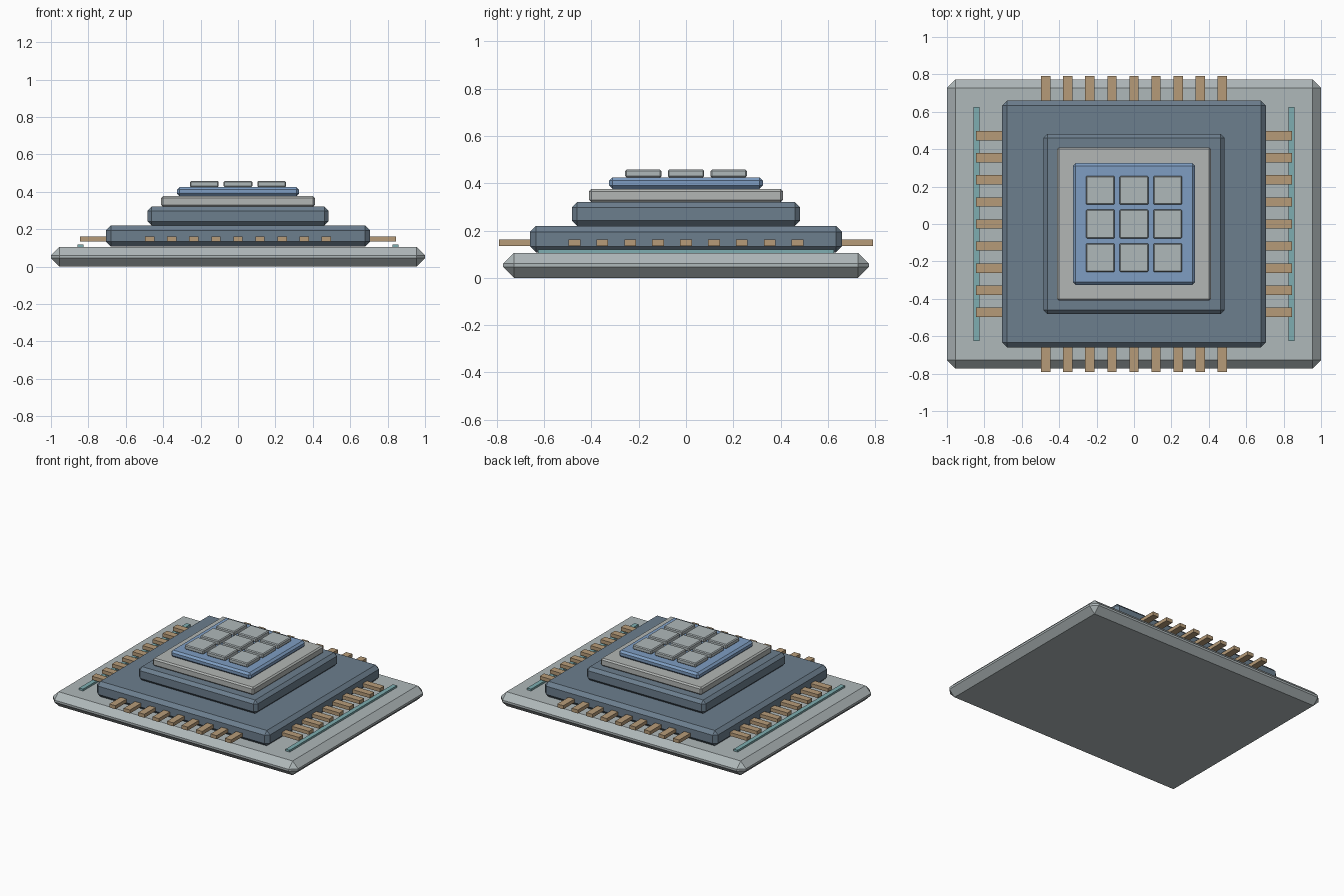
import bpy

cube = bpy.data.objects.get("Cube")
if cube:
    bpy.data.objects.remove(cube, do_unlink=True)


def material(name, rgb):
    m = bpy.data.materials.new(name)
    m.use_nodes = True
    colour = (*rgb, 1)
    m.diffuse_color = colour
    m.node_tree.nodes["Principled BSDF"].inputs["Base Color"].default_value = colour
    return m


grey = material("cool grey", (0.43, 0.48, 0.49))
silver = material("warm silver", (0.45, 0.47, 0.46))
slate = material("slate blue", (0.15, 0.21, 0.27))
blue = material("steel blue", (0.21, 0.34, 0.54))
copper = material("copper tan", (0.47, 0.33, 0.19))
teal = material("teal", (0.21, 0.42, 0.44))


def block(name, x, y, z, mat, bevel=0):
    """Box spanning the (low, high) ranges, with optional chamfered edges."""
    spans = (x, y, z)
    bpy.ops.mesh.primitive_cube_add(size=1, location=[(a + b) / 2 for a, b in spans])
    ob = bpy.context.object
    ob.name = name
    ob.scale = [b - a for a, b in spans]
    bpy.ops.object.transform_apply(location=False, rotation=False, scale=True)
    ob.data.materials.append(mat)
    if bevel:
        mod = ob.modifiers.new("chamfer", "BEVEL")
        mod.width = bevel
        mod.segments = 1
    return ob


# Stacked tiers: half width, half depth, bottom, top, chamfer
tiers = [
    ("base_plate", 1.0, 0.773, 0, 0.105, grey, 0.045),
    ("chip_body", 0.705, 0.66, 0.107, 0.22, slate, 0.026),
    ("upper_body", 0.484, 0.482, 0.22, 0.32, slate, 0.022),
    ("spreader_plate", 0.412, 0.41, 0.32, 0.376, silver, 0.01),
    ("core_plate", 0.326, 0.325, 0.376, 0.425, blue, 0.014),
]
for name, hx, hy, low, high, mat, bevel in tiers:
    block(name, (-hx, hx), (-hy, hy), (low, high), mat, bevel)

# Grid of core tiles
for row in (-1, 0, 1):
    for col in (-1, 0, 1):
        x, y, h = col * 0.18, row * 0.18, 0.077
        block("core_tile", (x - h, x + h), (y - h, y + h), (0.425, 0.457), grey, 0.006)

# Contact pins on all four sides, and a trace strip on left and right
pin_z = (0.135, 0.161)
for side, label in ((-1, "right"), (1, "left")):
    end = "front" if side < 0 else "back"
    for i in range(9):
        c = (i - 4) * 0.118
        across = (c - 0.025, c + 0.025)
        block(end + "_pin", across, sorted((side * 0.64, side * 0.79)), pin_z, copper)
        block(label + "_pin", sorted((side * 0.68, side * 0.845)), across, pin_z, copper)
    block(label + "_trace", sorted((side * 0.826, side * 0.859)), (-0.625, 0.625),
          (0.1, 0.119), teal)
